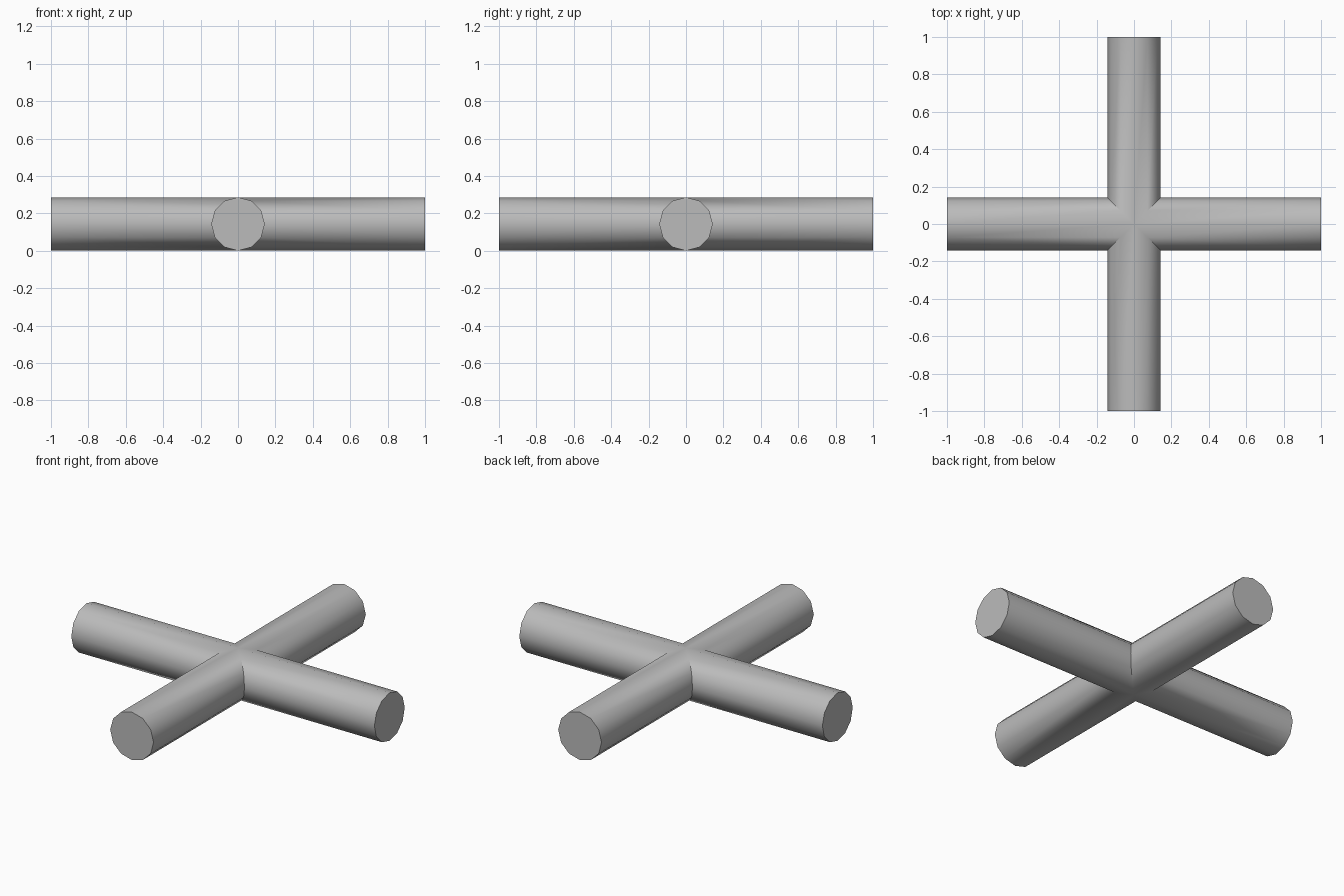
import bpy
import math

cube = bpy.data.objects.get("Cube")
if cube:
    bpy.data.objects.remove(cube, do_unlink=True)

RADIUS = 0.143
SIDES = 12

grey = bpy.data.materials.new("plain_grey")
grey.use_nodes = True
colour = (0.5, 0.5, 0.5, 1)
grey.diffuse_color = colour
grey.node_tree.nodes["Principled BSDF"].inputs["Base Color"].default_value = colour


def add_pipe(name, turn):
    """Capped round bar lying flat, turned about the vertical axis."""
    bpy.ops.mesh.primitive_cylinder_add(
        vertices=SIDES, radius=RADIUS, depth=2,
        location=(0, 0, RADIUS), rotation=(math.pi / 2, 0, turn))
    pipe = bpy.context.object
    pipe.name = name
    pipe.data.materials.append(grey)
    return pipe


# Two equal bars crossing at the centre
lengthwise = add_pipe("lengthwise_pipe", 0)
crosswise = add_pipe("crosswise_pipe", math.pi / 2)

# Weld the bars into one clean four-way joint
weld = lengthwise.modifiers.new("weld_joint", "BOOLEAN")
weld.operation = "UNION"
weld.solver = "EXACT"
weld.object = crosswise
bpy.context.view_layer.objects.active = lengthwise
bpy.ops.object.modifier_apply(modifier=weld.name)
bpy.data.objects.remove(crosswise, do_unlink=True)
lengthwise.name = "cross_pipe"

# Smooth barrels, sharp caps and joint creases
bpy.ops.object.select_all(action="DESELECT")
lengthwise.select_set(True)
bpy.ops.object.shade_smooth_by_angle(angle=math.radians(35))
